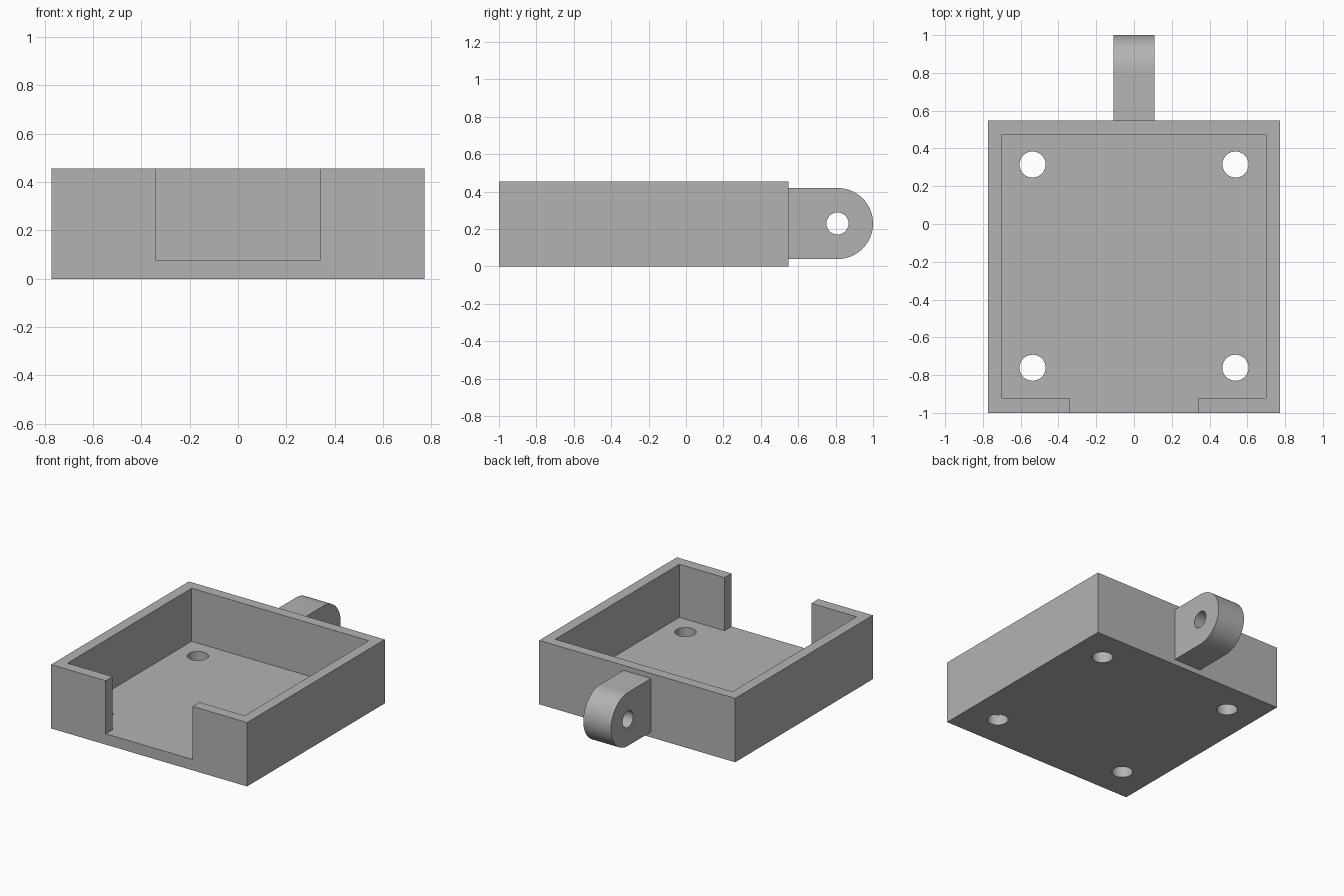
import bpy, bmesh, math
from mathutils import Matrix

if "Cube" in bpy.data.objects:
    bpy.data.objects.remove(bpy.data.objects["Cube"])

grey = bpy.data.materials.new("grey")
grey.diffuse_color = (0.45, 0.45, 0.45, 1)
grey.use_nodes = True
grey.node_tree.nodes["Principled BSDF"].inputs["Base Color"].default_value = grey.diffuse_color


def make(name, bm):
    bmesh.ops.recalc_face_normals(bm, faces=bm.faces[:])
    me = bpy.data.meshes.new(name)
    bm.to_mesh(me)
    bm.free()
    me.materials.append(grey)
    ob = bpy.data.objects.new(name, me)
    bpy.context.collection.objects.link(ob)
    return ob


def prism(name, points, axis, low, high):
    """Extrude a closed outline along z, or along x for a (y, z) outline."""
    bm = bmesh.new()
    place = (lambda a, b, t: (a, b, t)) if axis == "z" else (lambda a, b, t: (t, a, b))
    face = bm.faces.new([bm.verts.new(place(a, b, low)) for a, b in points])
    new = bmesh.ops.extrude_face_region(bm, geom=[face])["geom"]
    step = place(0, 0, high - low)
    bmesh.ops.translate(bm, vec=step, verts=[v for v in new if isinstance(v, bmesh.types.BMVert)])
    return make(name, bm)


def rod(name, center, radius, depth, axis="z"):
    bm = bmesh.new()
    turn = Matrix.Rotation(math.pi / 2, 4, "Y") if axis == "x" else Matrix()
    bmesh.ops.create_cone(bm, cap_ends=True, segments=64, radius1=radius, radius2=radius,
                          depth=depth, matrix=Matrix.Translation(center) @ turn)
    return make(name, bm)


def cut(ob, cutter):
    mod = ob.modifiers.new("cut", "BOOLEAN")
    mod.operation, mod.solver, mod.object = "DIFFERENCE", "EXACT", cutter
    bpy.context.view_layer.objects.active = ob
    bpy.ops.object.modifier_apply(modifier=mod.name)
    bpy.data.objects.remove(cutter)


def smooth(ob):
    bpy.ops.object.select_all(action="DESELECT")
    ob.select_set(True)
    bpy.context.view_layer.objects.active = ob
    bpy.ops.object.shade_smooth_by_angle(angle=math.radians(30))


W, BACK, FRONT, TOP = 0.772, 0.549, -1.0, 0.455
WALL, FLOOR, GAP = 0.074, 0.077, 0.342

# Tray: floor plate with four mounting holes
tray = prism("tray_floor", [(-W, FRONT), (W, FRONT), (W, BACK), (-W, BACK)], "z", 0, FLOOR)
for x in (-0.537, 0.537):
    for y in (-0.761, 0.315):
        cut(tray, rod("hole_cutter", (x, y, FLOOR / 2), 0.069, 0.4))

# Rim wall: one C-shaped outline, open at the front
half = [(GAP, FRONT), (W, FRONT), (W, BACK)]
inner = [(W - WALL, BACK - WALL), (W - WALL, FRONT + WALL + 0.004), (GAP, FRONT + WALL + 0.004)]
mirror = lambda pts: [(-x, y) for x, y in reversed(pts)]
outline = half + mirror(half) + mirror(inner) + inner
rim = prism("rim_wall", outline, "z", FLOOR, TOP)

# Merge rim and floor into a single solid
mod = tray.modifiers.new("join", "BOOLEAN")
mod.operation, mod.solver, mod.object = "UNION", "EXACT", rim
bpy.context.view_layer.objects.active = tray
bpy.ops.object.modifier_apply(modifier=mod.name)
bpy.data.objects.remove(rim)
tray.name = "tray"
smooth(tray)

# Hinge lug: rounded tab with a cross hole
CY, CZ, R = 0.81, 0.229, 0.19
arc = [(CY + R * math.cos(a), CZ + R * math.sin(a))
       for a in (math.radians(-90 + 180 * i / 32) for i in range(33))]
lug = prism("hinge_lug", [(BACK, CZ - R)] + arc + [(BACK, CZ + R)], "x", -0.109, 0.109)
cut(lug, rod("pin_cutter", (0, CY, CZ), 0.059, 0.6, "x"))
smooth(lug)
